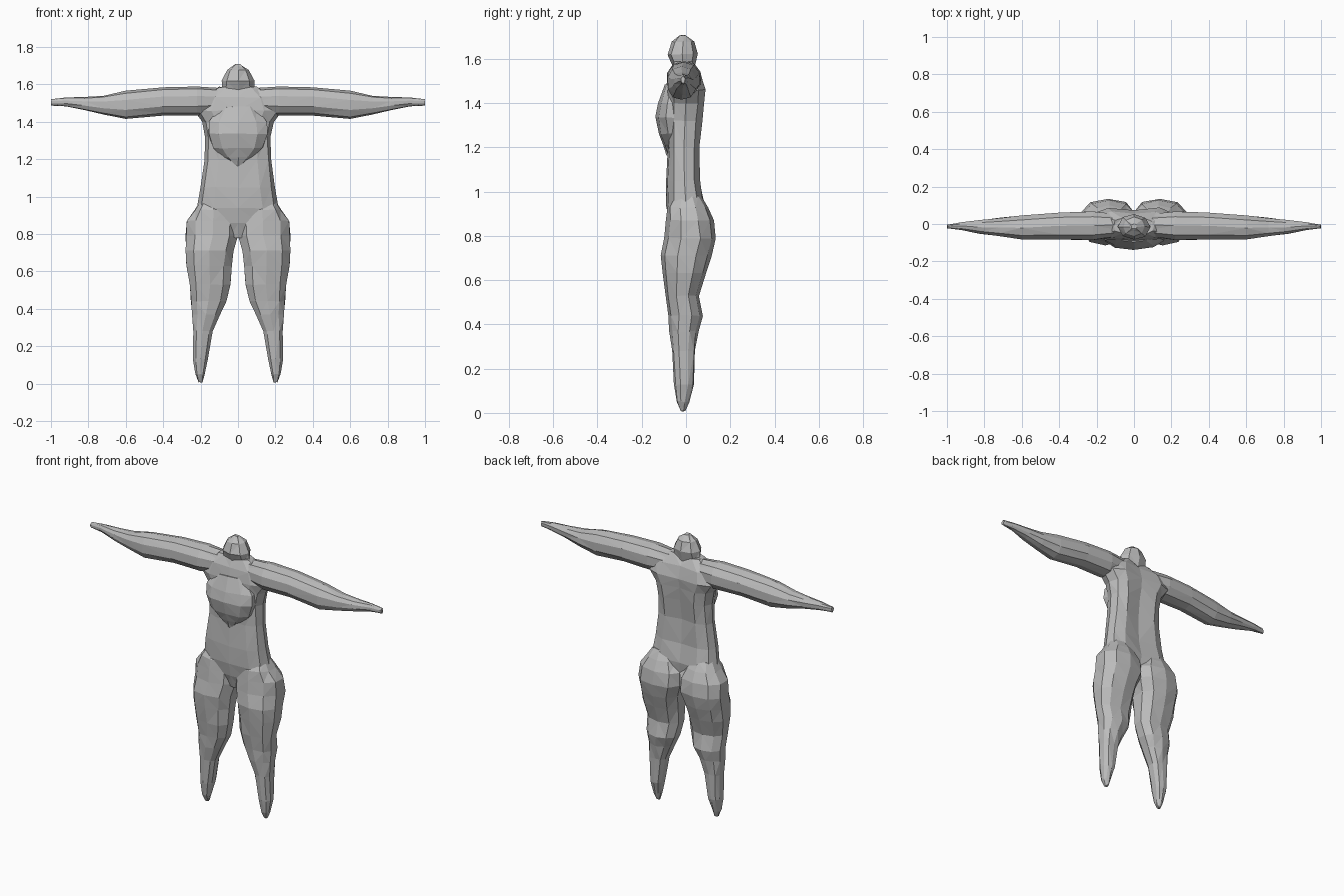
import bpy, bmesh, math, random

random.seed(4)
skin = bpy.data.materials.new("plain grey")
skin.diffuse_color = (0.5, 0.5, 0.5, 1)


def loft(name, rings, sides=10, axis="z", power=0.8, groove=0.0, jitter=0.003):
    """Faceted tube. Ring: position, a_min, a_max, b_min, b_max across the axis."""
    bm = bmesh.new()
    loops = []
    for t, a0, a1, b0, b1 in rings:
        loop = []
        for i in range(sides):
            ang = 2 * math.pi * i / sides + math.pi / 2
            c, s = math.cos(ang), math.sin(ang)
            a = (a0 + a1) / 2 + (a1 - a0) / 2 * math.copysign(abs(c) ** power, c)
            b = (b0 + b1) / 2 + (b1 - b0) / 2 * math.copysign(abs(s) ** power, s)
            if i == 0:
                b -= groove
            p = (a, b, t) if axis == "z" else (t, a, b)
            loop.append(bm.verts.new([v + random.uniform(-jitter, jitter) for v in p]))
        loops.append(loop)
    for low, high in zip(loops, loops[1:]):
        for i in range(sides):
            j = (i + 1) % sides
            bm.faces.new((low[i], low[j], high[j], high[i]))
    bm.faces.new(loops[0])
    bm.faces.new(loops[-1])
    bmesh.ops.triangulate(bm, faces=bm.faces[:])
    bmesh.ops.recalc_face_normals(bm, faces=bm.faces[:])
    mesh = bpy.data.meshes.new(name)
    bm.to_mesh(mesh)
    bm.free()
    mesh.materials.append(skin)
    obj = bpy.data.objects.new(name, mesh)
    bpy.context.collection.objects.link(obj)
    return obj


def mirrored(obj, name):
    """Copy of a limb on the other side."""
    mesh = obj.data.copy()
    for v in mesh.vertices:
        v.co.x = -v.co.x
    mesh.flip_normals()
    other = bpy.data.objects.new(name, mesh)
    bpy.context.collection.objects.link(other)
    return other


# torso with a groove along the spine
body = loft("body", [
    (0.78, -0.08, 0.08, -0.05, 0.05), (0.86, -0.19, 0.19, -0.075, 0.08),
    (0.94, -0.218, 0.218, -0.088, 0.09), (1.05, -0.20, 0.20, -0.09, 0.07),
    (1.20, -0.179, 0.179, -0.085, 0.065), (1.32, -0.176, 0.176, -0.09, 0.08),
    (1.40, -0.19, 0.19, -0.09, 0.088), (1.46, -0.235, 0.235, -0.09, 0.095),
    (1.53, -0.20, 0.20, -0.08, 0.075), (1.585, -0.11, 0.11, -0.055, 0.035)],
    sides=12, power=0.75, groove=0.022)

# bulging chest, pointed at its lower end
chest = loft("chest", [
    (1.165, -0.02, 0.02, -0.086, 0), (1.21, -0.09, 0.09, -0.105, 0),
    (1.26, -0.14, 0.14, -0.122, 0), (1.335, -0.165, 0.165, -0.138, 0),
    (1.40, -0.16, 0.16, -0.125, 0), (1.48, -0.10, 0.10, -0.095, 0)],
    sides=10, power=0.9)

# head
head = loft("head", [
    (1.53, -0.075, 0.075, -0.05, 0.025), (1.56, -0.088, 0.09, -0.055, 0.035),
    (1.62, -0.085, 0.088, -0.085, 0.053), (1.675, -0.058, 0.06, -0.065, 0.035),
    (1.706, -0.018, 0.018, -0.032, 0.0)], sides=8, power=0.95)

# leg, from the buttock down to the pointed foot
leg = loft("right_leg", [
    (0.008, 0.19, 0.212, -0.022, -0.005), (0.05, 0.178, 0.228, -0.042, 0.012),
    (0.13, 0.158, 0.240, -0.052, 0.036), (0.28, 0.132, 0.243, -0.062, 0.043),
    (0.37, 0.09, 0.248, -0.075, 0.055), (0.44, 0.058, 0.254, -0.082, 0.074),
    (0.53, 0.038, 0.265, -0.092, 0.06), (0.63, 0.03, 0.28, -0.104, 0.09),
    (0.71, 0.02, 0.283, -0.113, 0.118), (0.79, -0.008, 0.284, -0.098, 0.137),
    (0.87, -0.01, 0.277, -0.09, 0.125), (0.93, 0.03, 0.235, -0.085, 0.10),
    (0.98, 0.07, 0.20, -0.06, 0.07)], power=0.85)

# arm, tapering to a flat hand
arm = loft("right_arm", [
    (0.03, -0.06, 0.05, 1.45, 1.575), (0.22, -0.09, 0.07, 1.432, 1.59),
    (0.40, -0.087, 0.065, 1.432, 1.585), (0.60, -0.085, 0.047, 1.414, 1.566),
    (0.72, -0.068, 0.035, 1.438, 1.54), (0.82, -0.055, 0.023, 1.462, 1.532),
    (0.92, -0.033, 0.01, 1.481, 1.53), (0.998, -0.022, -0.003, 1.488, 1.522)],
    axis="x", sides=10, power=0.9, groove=0.0, jitter=0.002)

# weld every part into one continuous body
parts = [chest, head, leg, mirrored(leg, "left_leg"), arm, mirrored(arm, "left_arm")]
for part in parts:
    mod = body.modifiers.new("weld " + part.name, "BOOLEAN")
    mod.operation = "UNION"
    mod.solver = "EXACT"
    mod.object = part
bpy.context.view_layer.update()
deps = bpy.context.evaluated_depsgraph_get()
welded = bpy.data.meshes.new_from_object(body.evaluated_get(deps))
body.modifiers.clear()
body.data = welded
for part in parts:
    bpy.data.objects.remove(part)
